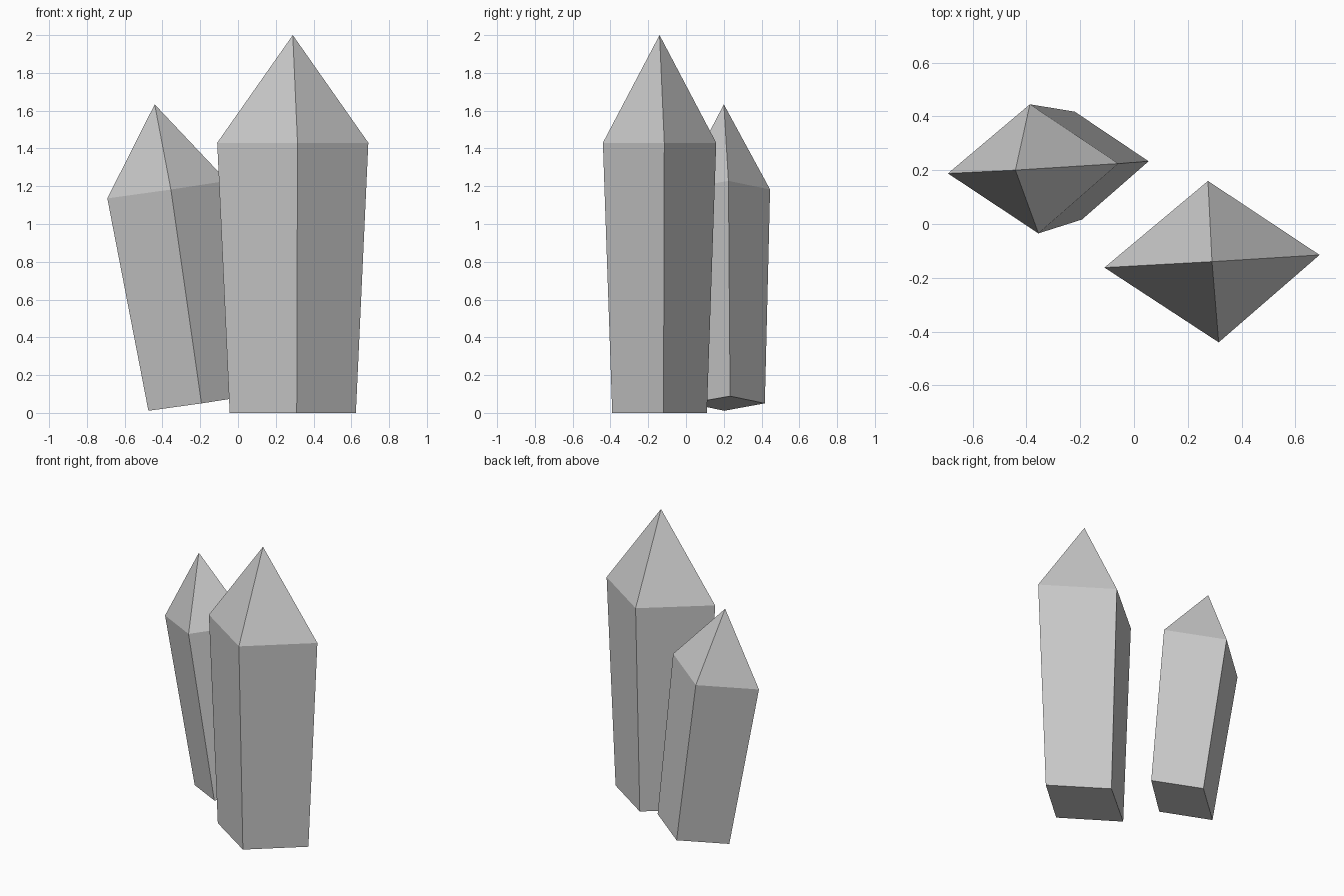
import bpy
import bmesh
from math import radians
from mathutils import Matrix, Vector

if "Cube" in bpy.data.objects:
    bpy.data.objects.remove(bpy.data.objects["Cube"])

# Slightly irregular four-sided cross-section at the shoulder
SECTION = [(-0.40, -0.022), (0.025, -0.30), (0.40, 0.025), (-0.015, 0.30)]


def crystal(name, base, size=1.0, tilt_x=0.0, tilt_y=0.0):
    """Tapered prism with a pointed tip, standing on its base centre."""
    bm = bmesh.new()
    bottom = [bm.verts.new((x * 0.835, y * 0.835, 0)) for x, y in SECTION]
    shoulder = [bm.verts.new((x, y, 1.43)) for x, y in SECTION]
    tip = bm.verts.new((0, 0, 2))
    bm.faces.new(bottom[::-1])
    for i in range(4):
        j = (i + 1) % 4
        bm.faces.new((bottom[i], bottom[j], shoulder[j], shoulder[i]))
        bm.faces.new((shoulder[i], shoulder[j], tip))
    bm.transform(Matrix.Translation(Vector(base))
                 @ Matrix.Rotation(radians(tilt_x), 4, 'X')
                 @ Matrix.Rotation(radians(tilt_y), 4, 'Y')
                 @ Matrix.Scale(size, 4))
    bmesh.ops.recalc_face_normals(bm, faces=bm.faces)
    mesh = bpy.data.meshes.new(name)
    bm.to_mesh(mesh)
    bm.free()
    obj = bpy.data.objects.new(name, mesh)
    bpy.context.collection.objects.link(obj)
    return obj


# Upright large crystal and smaller leaning one
crystal("large_crystal", (0.29, -0.14, 0))
crystal("small_crystal", (-0.21, 0.217, 0.05), 0.8, tilt_x=0.6, tilt_y=-8.3)
